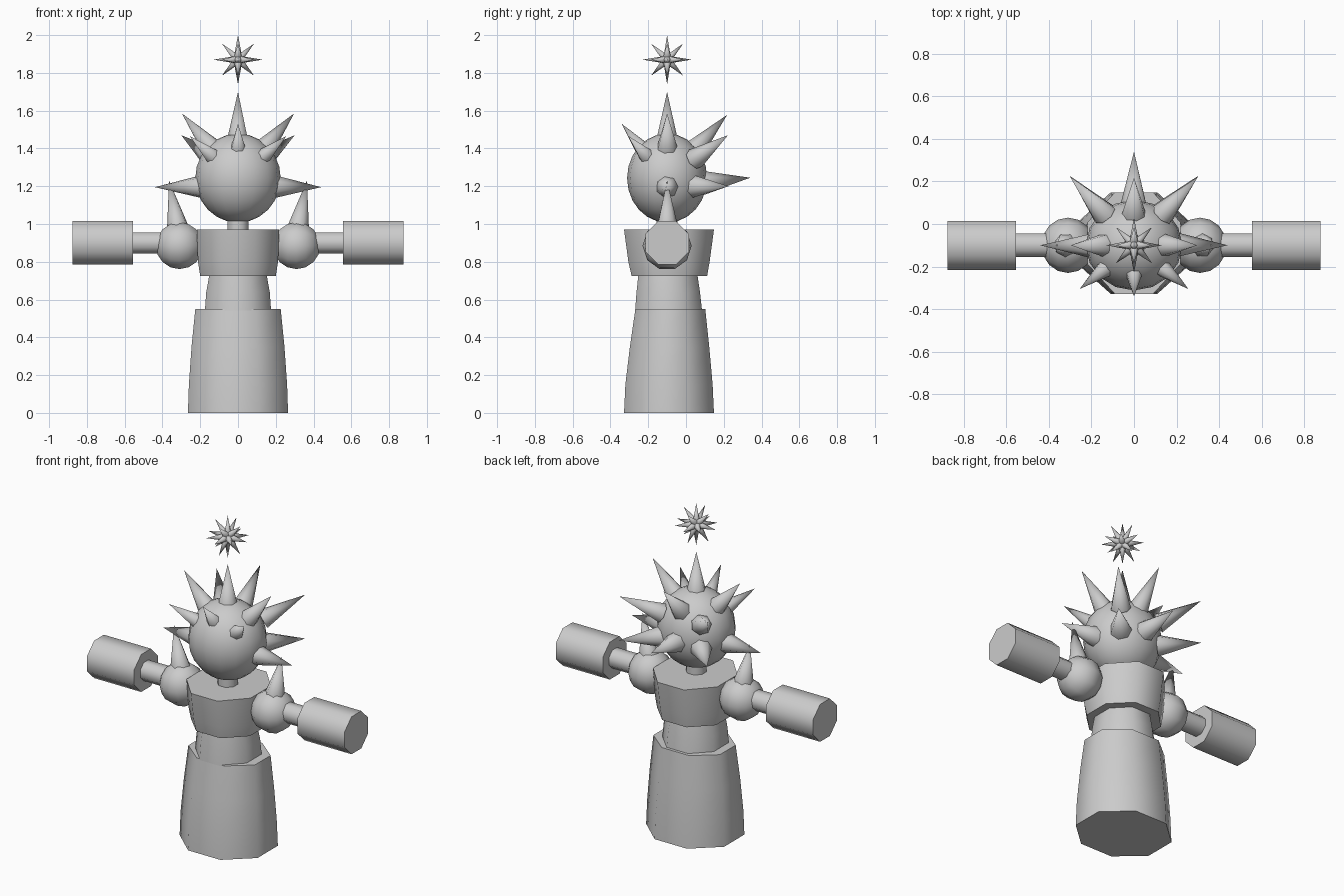
import bpy, math
from mathutils import Vector, Matrix

if "Cube" in bpy.data.objects:
    bpy.data.objects.remove(bpy.data.objects["Cube"])

grey = bpy.data.materials.new("stone grey")
grey.diffuse_color = (0.6, 0.6, 0.6, 1)
grey.use_nodes = True
grey.node_tree.nodes["Principled BSDF"].inputs["Base Color"].default_value = grey.diffuse_color
AXIS_Y = -0.1


def make(name, verts, faces, angle=50):
    me = bpy.data.meshes.new(name)
    me.from_pydata([tuple(v) for v in verts], [], faces)
    me.materials.append(grey)
    ob = bpy.data.objects.new(name, me)
    bpy.context.collection.objects.link(ob)
    bpy.ops.object.select_all(action='DESELECT')
    ob.select_set(True)
    bpy.context.view_layer.objects.active = ob
    bpy.ops.object.shade_smooth_by_angle(angle=math.radians(angle))
    return ob


def loft(name, rings, n=8):
    """Closed n-sided body; ring = (z, half width, half depth, centre y), flats face the axes."""
    verts, faces = [], []
    k = 1 / math.cos(math.pi / n)
    for z, rx, ry, cy in rings:
        for i in range(n):
            a = (i + 0.5) * math.tau / n
            verts.append((rx * k * math.cos(a), cy + ry * k * math.sin(a), z))
    for r in range(len(rings) - 1):
        for i in range(n):
            j = (i + 1) % n
            faces.append((r * n + i, r * n + j, (r + 1) * n + j, (r + 1) * n + i))
    faces.append(tuple(reversed(range(n))))
    faces.append(tuple(range((len(rings) - 1) * n, len(rings) * n)))
    return make(name, verts, faces)


def cone_data(base, tip, r, n):
    base, tip = Vector(base), Vector(tip)
    q = (tip - base).to_track_quat('Z', 'Y')
    verts = [base + q @ Vector((r * math.cos(i * math.tau / n), r * math.sin(i * math.tau / n), 0))
             for i in range(n)] + [tip]
    faces = [(i, (i + 1) % n, n) for i in range(n)] + [tuple(reversed(range(n)))]
    return verts, faces


def spike(name, base, tip, r, n=7):
    v, f = cone_data(base, tip, r, n)
    return make(name, v, f, 62)


def ball(name, loc, scale, seg, rings, rot_y=0.0):
    bpy.ops.mesh.primitive_uv_sphere_add(segments=seg, ring_count=rings, radius=1,
                                         location=loc, rotation=(0, rot_y, 0))
    ob = bpy.context.object
    ob.name = name
    ob.scale = scale
    ob.data.materials.append(grey)
    bpy.ops.object.shade_smooth()
    return ob


def rod(name, x0, x1, r, n=8):
    """Eight-sided bar lying along x."""
    ob = loft(name, [(x0, r, r, 0), (x1, r, r, 0)], n)
    ob.data.transform(Matrix.Translation((0, AXIS_Y, 0.9)) @ Matrix.Rotation(math.pi / 2, 4, 'Y'))
    return ob


# Body
loft("skirt", [(0, 0.265, 0.238, -0.09), (0.15, 0.26, 0.231, -0.09), (0.35, 0.246, 0.21, -0.087),
               (0.55, 0.226, 0.185, -0.083)])
loft("waist", [(0.53, 0.176, 0.178, -0.092), (0.64, 0.168, 0.168, -0.094), (0.74, 0.15, 0.155, -0.096)])
loft("torso", [(0.725, 0.2, 0.2, -0.088), (0.8, 0.212, 0.215, -0.09), (0.97, 0.218, 0.238, -0.09)])
loft("neck", [(0.93, 0.055, 0.055, AXIS_Y), (1.06, 0.055, 0.055, AXIS_Y)])
ball("head", (0, AXIS_Y, 1.243), (0.226, 0.212, 0.236), 16, 12)

# Arms
for s, side in ((-1, "left"), (1, "right")):
    ball(side + "_shoulder", (s * 0.31, AXIS_Y, 0.885), (0.13, 0.13, 0.125), 10, 8, math.pi / 2)
    spike(side + "_shoulder_spike", (s * 0.32, AXIS_Y, 0.985), (s * 0.365, AXIS_Y, 1.23), 0.058)
    a, b = sorted((s * 0.38, s * 0.57))
    rod(side + "_arm", a, b, 0.056)
    a, b = sorted((s * 0.555, s * 0.875))
    rod(side + "_cuff", a, b, 0.115)

# Head spikes: (tip offset x, tip offset y, tip z, origin z, base fraction, radius)
head_spikes = [
    (0, 0, 1.70, 1.24, 0.45, 0.058),
    (0.44, 0, 1.195, 1.2, 0.46, 0.06),
    (0.297, 0, 1.585, 1.24, 0.45, 0.058),
    (0, 0.317, 1.577, 1.24, 0.45, 0.058),
    (0.3, 0.322, 1.47, 1.24, 0.45, 0.058),
    (0, 0.44, 1.245, 1.2, 0.45, 0.062),
    (0.3, 0.325, 1.2, 1.2, 0.45, 0.062),
    (0, -0.24, 1.53, 1.24, 0.5, 0.045),
    (0.255, -0.205, 1.465, 1.24, 0.5, 0.045),
]
for i, (x, y, z, oz, f, r) in enumerate(head_spikes):
    origin = Vector((0, AXIS_Y, oz))
    for s in ((1,) if x == 0 else (-1, 1)):
        tip = Vector((s * x, AXIS_Y + y, z))
        spike(f"head_spike_{i}_{'right' if s > 0 else 'left'}", origin.lerp(tip, f), tip, r)

# Floating star: spikes along the axes and the edge diagonals
centre = Vector((0, AXIS_Y, 1.87))
verts, faces = [], []
for x in (-1, 0, 1):
    for y in (-1, 0, 1):
        for z in (-1, 0, 1):
            count = abs(x) + abs(y) + abs(z)
            if count in (1, 2):
                d = Vector((x, y, z)).normalized()
                v, f = cone_data(centre + d * 0.025, centre + d * (0.13 if count == 1 else 0.12), 0.02, 6)
                faces += [tuple(k + len(verts) for k in face) for face in f]
                verts += v
make("floating_star", verts, faces, 62)
